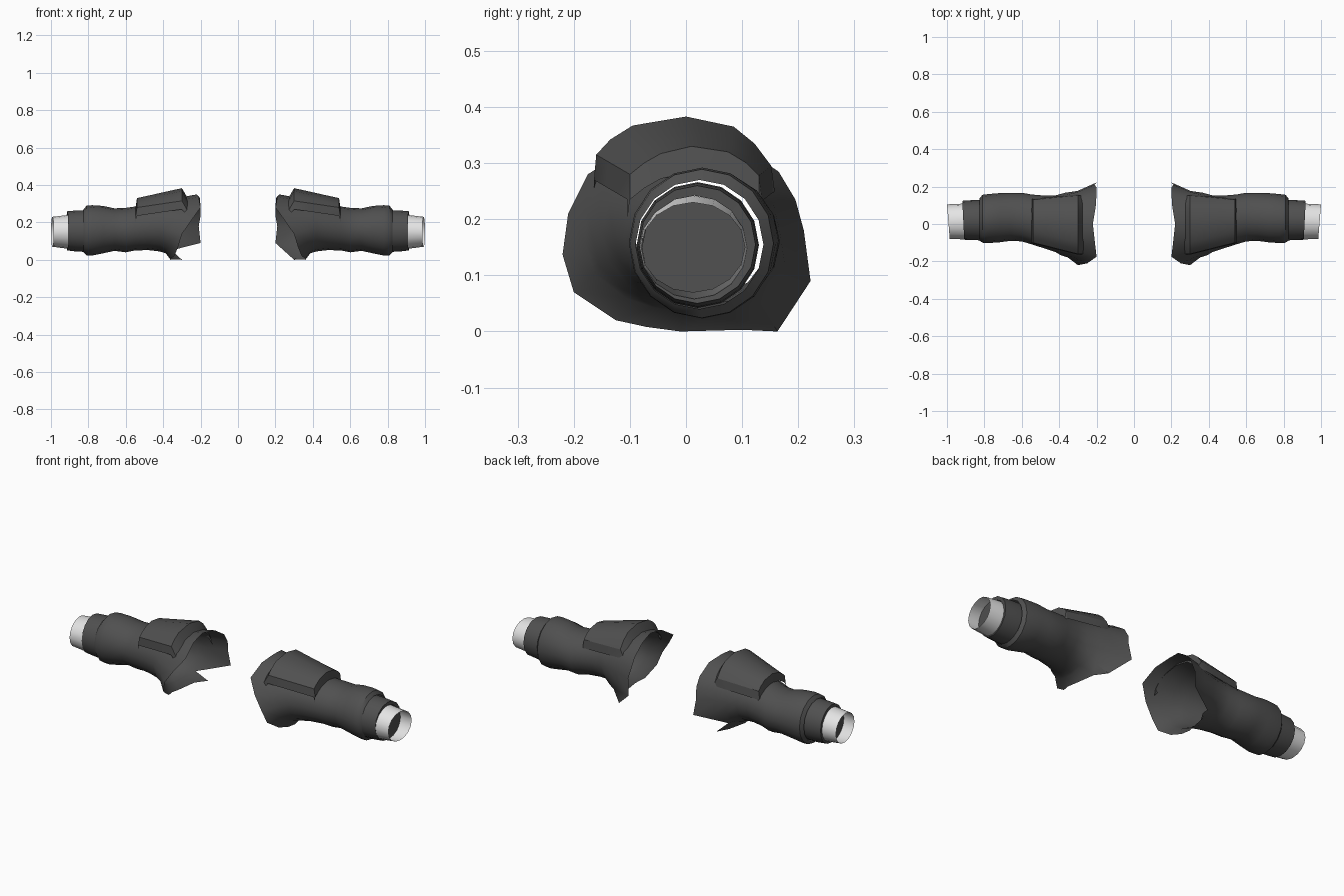
import bpy, bmesh, math
from mathutils import Vector

if "Cube" in bpy.data.objects:
    bpy.data.objects.remove(bpy.data.objects["Cube"])

N = 16  # sides of every tube


def material(name, v):
    m = bpy.data.materials.new(name)
    m.diffuse_color = (v, v, v, 1)
    m.use_nodes = True
    m.node_tree.nodes["Principled BSDF"].inputs["Base Color"].default_value = m.diffuse_color
    return m


DARK = material("charcoal cloth", 0.08)
WHITE = material("white band", 0.78)


def ring(x, y0, y1, z0, z1, tilt=0.0):
    """Elliptical cross-section, counted from +y towards +z."""
    pts = []
    for i in range(N):
        a = 2 * math.pi * i / N
        y = (y0 + y1) / 2 + (y1 - y0) / 2 * math.cos(a)
        z = (z0 + z1) / 2 + (z1 - z0) / 2 * math.sin(a)
        pts.append(Vector((x + tilt * (y - y1), y, z)))
    return pts


def loft(name, rows, side, mat, closed=True, cap=False, notch=None, angle=35):
    """Skin a list of point rows; side = -1 mirrors across x."""
    bm = bmesh.new()
    grid = [[bm.verts.new((p.x * side, p.y, p.z)) for p in r] for r in rows]
    n = len(rows[0])
    for j in range(len(rows) - 1):
        a, b = grid[j], grid[j + 1]
        for i in range(n if closed else n - 1):
            k = (i + 1) % n
            if j == 0 and i == notch:
                # split this quad; the outer half is left out on one sleeve
                bm.faces.new((a[k], b[k], b[i]))
                if side > 0:
                    bm.faces.new((a[i], a[k], b[i]))
            else:
                bm.faces.new((a[i], a[k], b[k], b[i]))
    if cap:
        bm.faces.new(grid[-1])
    bmesh.ops.recalc_face_normals(bm, faces=bm.faces)
    # point open shells outward
    mid = sum((v.co for v in bm.verts), Vector()) / len(bm.verts)
    if sum((f.calc_center_median() - mid).dot(f.normal) * f.calc_area() for f in bm.faces) < 0:
        bmesh.ops.reverse_faces(bm, faces=bm.faces)
    me = bpy.data.meshes.new(name)
    bm.to_mesh(me)
    bm.free()
    me.shade_smooth()
    me.set_sharp_from_angle(angle=math.radians(angle))
    me.materials.append(mat)
    ob = bpy.data.objects.new(name, me)
    bpy.context.collection.objects.link(ob)
    return ob


# Irregular shoulder opening
RIM = [Vector(p) for p in (
    (.21, .21, .18), (.20, .195, .235), (.20, .165, .285), (.205, .09, .335),
    (.22, 0, .35), (.21, -.09, .335), (.20, -.175, .28), (.25, -.21, .21),
    (.30, -.22, .137), (.32, -.20, .07), (.34, -.125, .02), (.36, -.07, .008),
    (.36, -.01, 0), (.34, .10, .003), (.30, .163, 0), (.20, .222, .09))]

# Sleeve sections: x, y range, z range
SECTIONS = [
    (.42, -.150, .153, .045, .312), (.48, -.130, .152, .052, .298),
    (.55, -.108, .158, .050, .285), (.60, -.093, .167, .040, .278),
    (.66, -.090, .167, .048, .275), (.72, -.098, .165, .035, .288),
    (.78, -.102, .160, .023, .292), (.81, -.100, .156, .024, .289),
    (.825, -.090, .138, .040, .270)]
sleeve_rings = [ring(*s) for s in SECTIONS]

# Flare between the opening and the first round section
centre = Vector((0, .01, .17))
flare = []
for t, pull in ((.45, .90), (.75, .95)):
    row = []
    for p, q in zip(RIM, sleeve_rings[0]):
        m = p.lerp(q, t)
        if p.z < .2:  # hollow underside
            m.y = centre.y + (m.y - centre.y) * (pull + .05)
            m.z = centre.z + (m.z - centre.z) * pull
        row.append(m)
    flare.append(row)

# Shoulder pad cross-sections (y, z) at its two ends
PAD_IN = [(-.16, .315), (-.135, .342), (-.095, .367), (0, .383),
          (.085, .365), (.122, .335), (.152, .295)]
PAD_OUT = [(-.10, .28), (-.075, .30), (-.045, .317), (.01, .33),
           (.075, .32), (.108, .30), (.13, .278)]


def pad_row(t, x, drop=0.0):
    row = [Vector((x, a[0] + (b[0] - a[0]) * t, a[1] + (b[1] - a[1]) * t - drop))
           for a, b in zip(PAD_IN, PAD_OUT)]
    # side skirts reaching down into the sleeve
    first, last = row[0].copy(), row[-1].copy()
    first.z -= .045 - drop * .3
    last.z -= .045 - drop * .3
    first.y -= .004
    last.y += .006
    return [first] + row + [last]


pad_rows = [pad_row(0, .268, .055), pad_row(0, .30), pad_row(.33, .38),
            pad_row(.67, .46), pad_row(1, .54), pad_row(1, .547, .045)]

for side, label in ((1, "right"), (-1, "left")):
    loft("sleeve_" + label, [RIM] + flare + sleeve_rings, side, DARK, notch=14, angle=40)
    # Cuff with a turned-in end
    loft("cuff_" + label,
         [ring(.80, -.088, .130, .042, .266), ring(.86, -.086, .128, .044, .264),
          ring(.918, -.084, .124, .050, .260, .05),
          ring(.916, -.078, .108, .058, .242, .05)], side, DARK)
    # Wrist band, open at the end
    loft("wrist_band_" + label,
         [ring(.89, -.083, .110, .056, .242, .05),
          ring(1.0, -.080, .105, .070, .230, .08)], side, WHITE)
    # Dark lining closing the inside of the band
    loft("wrist_lining_" + label,
         [ring(.90, -.079, .106, .060, .238, .05),
          ring(.93, -.079, .106, .062, .236, .05)], side, DARK, cap=True)
    loft("shoulder_pad_" + label, pad_rows, side, DARK, closed=False, angle=28)
